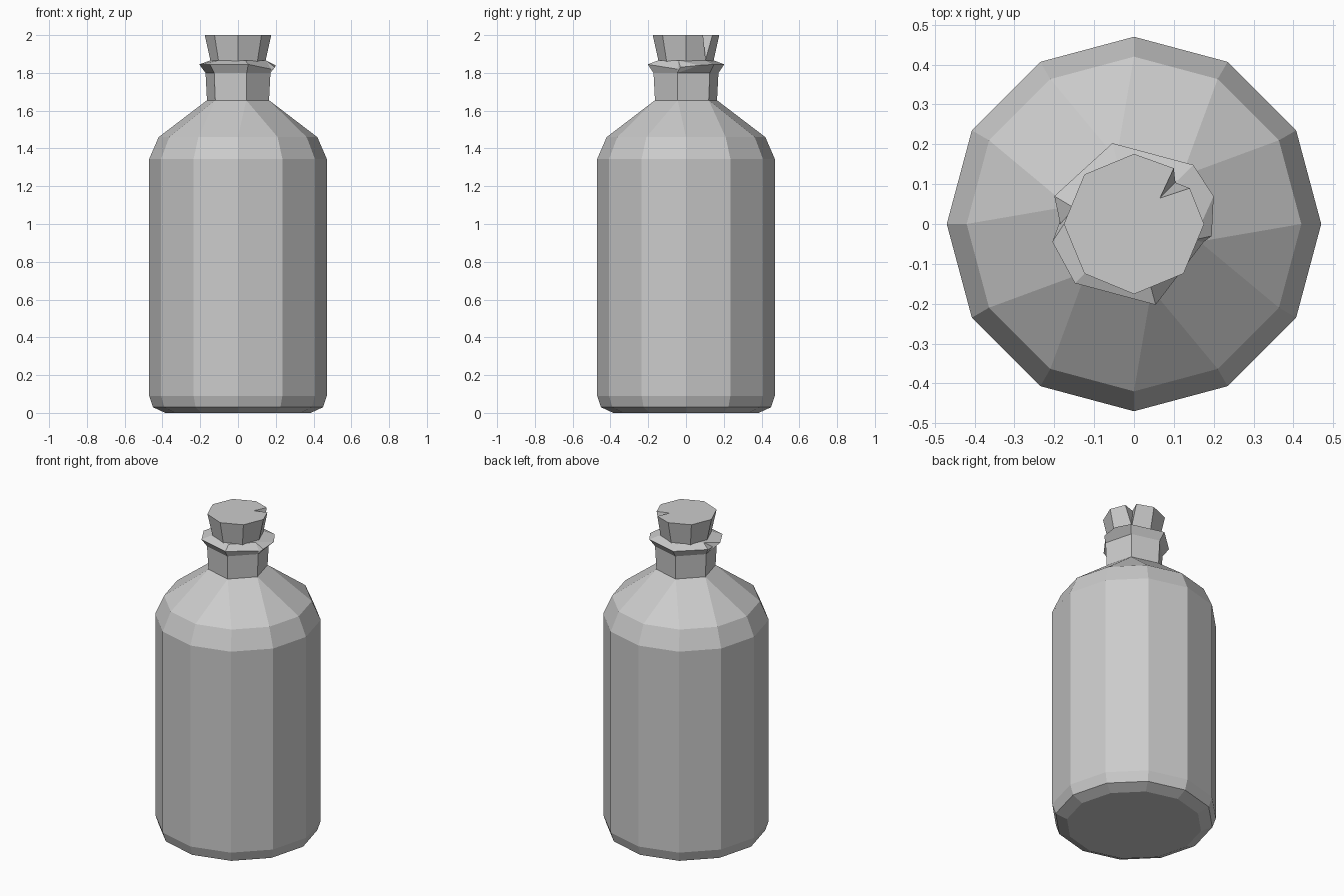
import bpy, bmesh
from math import cos, sin, radians

cube = bpy.data.objects.get("Cube")
if cube:
    bpy.data.objects.remove(cube)

grey = bpy.data.materials.new("plain grey")
grey.use_nodes = True
colour = (0.6, 0.6, 0.6, 1)
grey.diffuse_color = colour
grey.node_tree.nodes["Principled BSDF"].inputs["Base Color"].default_value = colour


def polar(angle, r, z):
    return (r * cos(radians(angle)), r * sin(radians(angle)), z)


def skin(name, rings):
    """Join rings of equal count, cap both ends and merge doubled corners."""
    bm = bmesh.new()
    loops = [[bm.verts.new(p) for p in ring] for ring in rings]
    n = len(loops[0])
    for low, high in zip(loops, loops[1:]):
        for i in range(n):
            j = (i + 1) % n
            bm.faces.new((low[i], low[j], high[j], high[i]))
    bm.faces.new(loops[0][::-1])
    bm.faces.new(loops[-1])
    bmesh.ops.remove_doubles(bm, verts=bm.verts, dist=0.0005)
    bmesh.ops.recalc_face_normals(bm, faces=bm.faces)
    mesh = bpy.data.meshes.new(name)
    bm.to_mesh(mesh)
    bm.free()
    mesh.materials.append(grey)
    obj = bpy.data.objects.new(name, mesh)
    bpy.context.collection.objects.link(obj)
    return obj


# Twelve-sided body narrowing to a six-sided neck; doubled slots feed the lip chips
body_angles = [-30, 0, 0, 30, 60, 90, 120, 150, 180, 180, 210, 240, 270, 300]
neck_angles = [-15] * 3 + [45] * 2 + [105] * 2 + [165] * 3 + [225] * 2 + [285] * 2

body_profile = [(0.385, 0), (0.45, 0.03), (0.47, 0.09), (0.47, 1.345), (0.42, 1.46)]
neck_profile = [(0.17, 1.655), (0.178, 1.80)]
rings = [[polar(a, r, z) for a in body_angles] for r, z in body_profile]
rings += [[polar(a, r, z) for a in neck_angles] for r, z in neck_profile]

# Flared lip, chipped on the left and right
lip = [polar(a, 0.21, 1.845) for a in neck_angles]
lip[0:3] = [(0.175, -0.045, 1.82), (0.195, -0.03, 1.83), (0.2, 0.07, 1.84)]
lip[7:10] = [(-0.2, 0.07, 1.845), (-0.185, 0, 1.83), (-0.205, -0.045, 1.845)]
rings.append(lip)
rings.append([polar(a, 0.155, 1.865) for a in neck_angles])
skin("bottle", rings)

# Eight-sided tapered stopper with a V notch that closes at its lower end
stopper_angles = [0, 45, 45, 45, 90, 135, 180, 225, 270, 315]
lower = [polar(a, 0.13, 1.78) for a in stopper_angles]
middle = [polar(a, 0.147, 1.87) for a in stopper_angles]
top = [polar(a, 0.176, 2) for a in stopper_angles]
top[1:4] = [(0.14, 0.09, 2), (0.065, 0.065, 2), (0.1, 0.14, 2)]
skin("stopper", [lower, middle, top])
